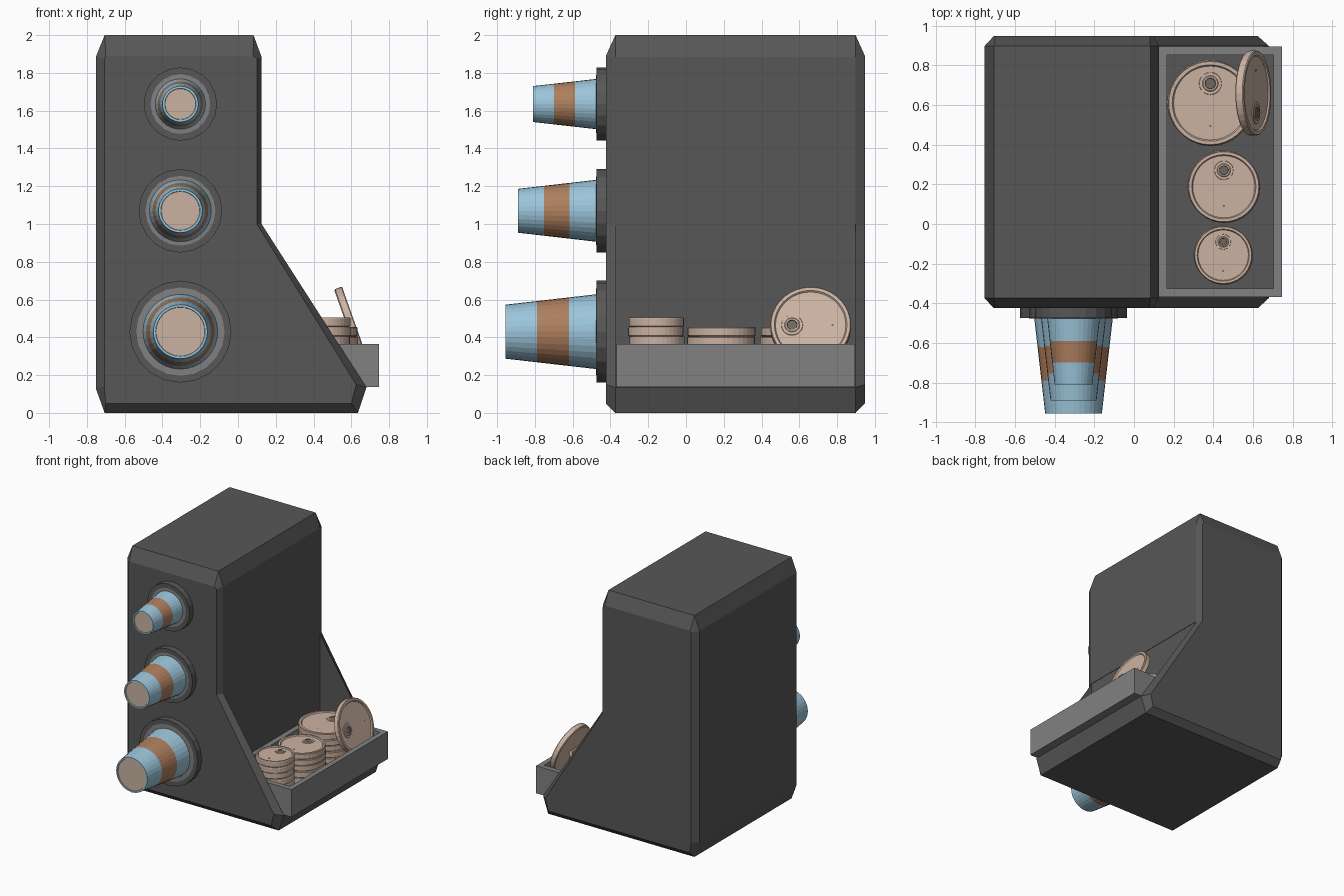
import bpy, bmesh, math
from mathutils import Matrix, Vector

if "Cube" in bpy.data.objects:
    bpy.data.objects.remove(bpy.data.objects["Cube"])


def mat(name, r, g, b):
    m = bpy.data.materials.new(name)
    m.diffuse_color = (r, g, b, 1)
    m.use_nodes = True
    m.node_tree.nodes["Principled BSDF"].inputs["Base Color"].default_value = m.diffuse_color
    return m


DARK = mat("charcoal", 0.095, 0.095, 0.095)
GREY = mat("mid_grey", 0.22, 0.22, 0.22)
BLUE = mat("pale_blue", 0.33, 0.56, 0.70)
BROWN = mat("copper_brown", 0.42, 0.21, 0.11)
TAN = mat("tan", 0.60, 0.45, 0.36)
HOLE = mat("hole_grey", 0.16, 0.14, 0.13)


def finish(name, bm, mats, matrix=Matrix()):
    bmesh.ops.recalc_face_normals(bm, faces=bm.faces)
    me = bpy.data.meshes.new(name)
    bm.to_mesh(me)
    bm.free()
    for m in mats:
        me.materials.append(m)
    ob = bpy.data.objects.new(name, me)
    ob.matrix_world = matrix
    bpy.context.collection.objects.link(ob)
    return ob


def skin(bm, rings, indices=None):
    """Join consecutive vertex rings with quads."""
    for k, (a, b) in enumerate(zip(rings, rings[1:])):
        n = len(a)
        for i in range(n):
            f = bm.faces.new((a[i], a[(i + 1) % n], b[(i + 1) % n], b[i]))
            if indices:
                f.material_index = indices[k]


def lathe(name, profile, mats, matrix, sides=32, cap=(0, 0)):
    """Profile of (radius, height, material index of the strip up to the next point)."""
    bm = bmesh.new()
    rings = [[bm.verts.new((r * math.cos(2 * math.pi * i / sides),
                            r * math.sin(2 * math.pi * i / sides), h))
              for i in range(sides)] for r, h, _ in profile]
    skin(bm, rings, [p[2] for p in profile])
    bm.faces.new(rings[0]).material_index = cap[0]
    bm.faces.new(rings[-1]).material_index = cap[1]
    return finish(name, bm, mats, matrix)


def box(name, lo, hi, material):
    bm = bmesh.new()
    bmesh.ops.create_cube(bm, size=1)
    for v in bm.verts:
        v.co = [(lo[i] + hi[i]) / 2 + v.co[i] * (hi[i] - lo[i]) for i in range(3)]
    return finish(name, bm, [material])


# Cabinet: side profile with chamfered front and back, hollowed above the shelf
outer = [(-.706, 0), (-.753, .13), (-.753, 1.884), (-.706, 2), (.082, 2),
         (.125, 1.884), (.125, 1.0), (.68, .135), (.635, 0)]
inner = [(-.70, .05), (-.708, .14), (-.708, 1.875), (-.70, 1.89), (.08, 1.89),
         (.10, 1.875), (.10, 1.0), (.625, .15), (.60, .05)]
bm = bmesh.new()
rings = [[bm.verts.new((x, y, z)) for x, z in prof]
         for prof, y in ((inner, -.424), (outer, -.374), (outer, .898), (inner, .947))]
skin(bm, rings)
bm.faces.new(rings[0])
bm.faces.new(rings[-1])
cabinet = finish("cabinet", bm, [DARK])
cutter = box("shelf_cutter", (.122, -.370, .14), (1, .897, 1.01), DARK)
cutter.hide_render = True
cutter.hide_set(True)
mod = cabinet.modifiers.new("shelf_recess", 'BOOLEAN')
mod.operation = 'DIFFERENCE'
mod.solver = 'EXACT'
mod.object = cutter
bpy.context.view_layer.objects.active = cabinet
bpy.ops.object.modifier_apply(modifier=mod.name)
bpy.data.objects.remove(cutter)

# Open tray with a dark floor
x0, x1, y0, y1, z0, z1, w = .124, .747, -.367, .895, .138, .365, .043
bm = bmesh.new()


def rect(d, z):
    return [bm.verts.new(p) for p in ((x0 + d, y0 + d, z), (x1 - d, y0 + d, z),
                                      (x1 - d, y1 - d, z), (x0 + d, y1 - d, z))]


rings = [rect(0, z0), rect(0, z1), rect(w, z1), rect(w, .19)]
skin(bm, rings)
bm.faces.new(rings[0])
bm.faces.new(rings[-1]).material_index = 1
finish("tray", bm, [GREY, DARK])

# Three striped nozzles with flanges: height, flange, base and tip radius, tip y, stripe range
for label, z, fr, br, tr, tip, s0, s1 in (
        ("top", 1.635, .194, .133, .095, -.81, .34, .67),
        ("middle", 1.07, .221, .164, .116, -.89, .34, .67),
        ("bottom", .43, .270, .198, .143, -.955, .30, .655)):
    face = .475
    m = Matrix.Translation((-.305, 0, z)) @ Matrix.Rotation(math.pi / 2, 4, 'X')
    lathe(label + "_flange", [(fr, .41, 0), (fr, face, 0), (fr - .036, face, 1),
                              (br, face + .001, 1)], [DARK, GREY], m, 20, (0, 1))
    length = -tip - face

    def at(t, index):
        return (br + (tr - br) * t, face + length * t, index)

    lathe(label + "_nozzle", [(br, face - .02, 0), at(0, 0), at(s0, 1), at(s1, 0), at(1, 0),
                              (tr - .012, face + length, 0),
                              (tr - .014, face + length - .006, 0)],
          [BLUE, BROWN], m, 32, (0, 2)).data.materials.append(TAN)


def lid(name, r, t, matrix, detailed):
    """Flat round lid with a raised rim; the bung hole sits off centre."""
    d = t - .008
    lathe(name, [(r * .96, 0, 0), (r, .006, 0), (r, t - .005, 0), (r * .98, t, 0),
                 (r * .90, t, 0), (r * .87, d, 0)], [TAN], matrix, 36)
    if detailed:
        m = matrix @ Matrix.Translation((0, r * .46, d))
        lathe(name + "_collar", [(r * .27, -.002, 0), (r * .26, .004, 0), (r * .19, .004, 0),
                                 (r * .17, .007, 0), (r * .13, .007, 1), (r * .12, .003, 1)],
              [TAN, HOLE], m, 20, (0, 1))
        m = matrix @ Matrix.Translation((0, -r * .54, d))
        lathe(name + "_vent", [(.006, -.002, 0), (.006, .002, 0)], [HOLE], m, 8)


# Stacks of lids standing in the tray
for label, x, y, r, top in (("small", .45, -.157, .146, .505),
                            ("medium", .453, .188, .180, .455),
                            ("large", .385, .61, .214, .455)):
    t, k = .05, 0
    while top - t * (k + 1) > .18:
        shift = .004 * math.sin(2.3 * k)
        lid(f"{label}_lid_{k + 1}", r, t, Matrix.Translation(
            (x + shift, y - shift, top - t * (k + 1))), k == 0)
        k += 1

# One lid leaning on the large stack
lean = (Matrix.Translation((.622, .66, .467)) @ Matrix.Rotation(math.radians(70.5), 4, 'Y')
        @ Matrix.Rotation(math.pi, 4, 'Z') @ Matrix.Translation((0, 0, -.045)))
lid("leaning_lid", .214, .045, lean, True)
